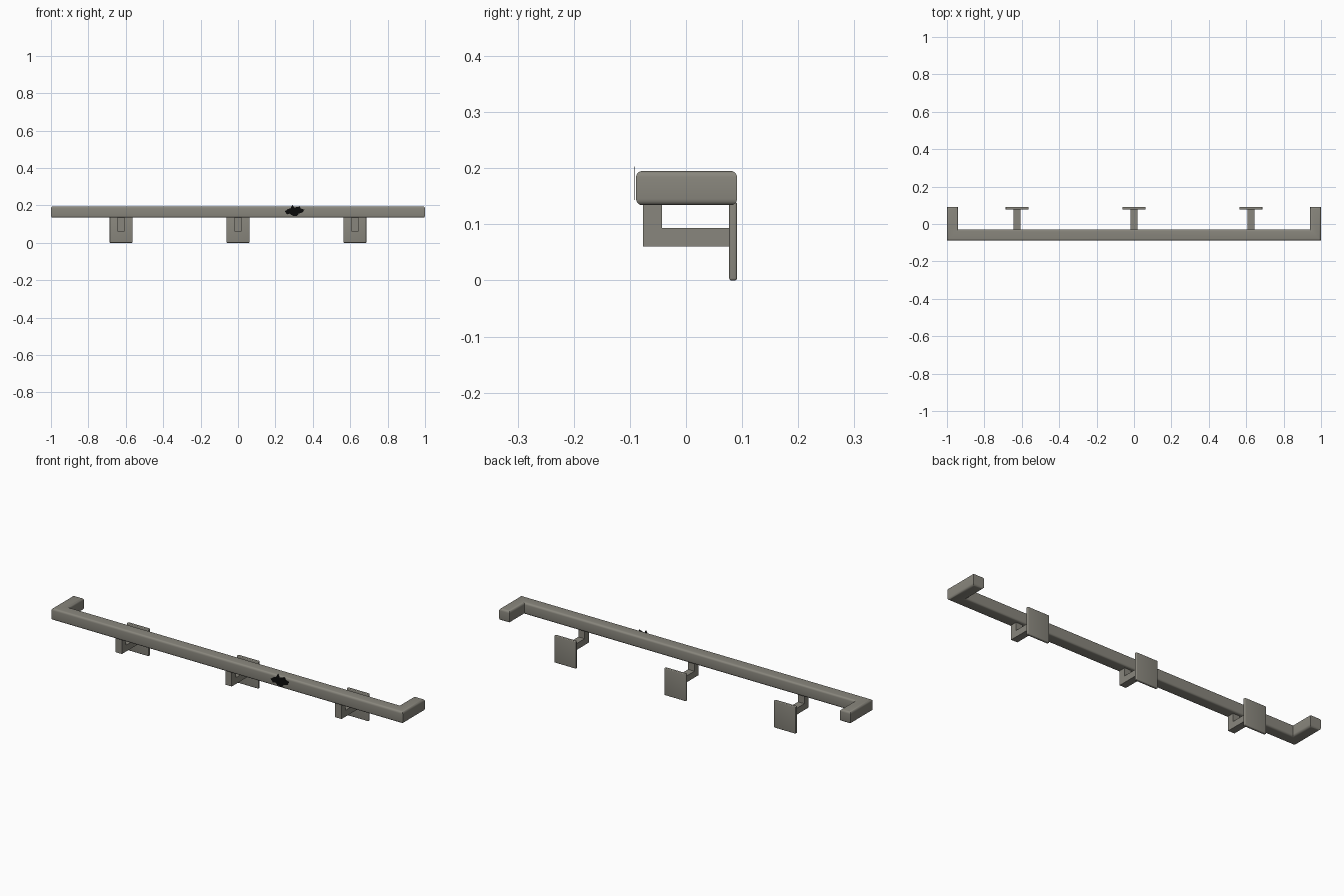
import bpy, bmesh, math

cube = bpy.data.objects.get("Cube")
if cube:
    bpy.data.objects.remove(cube, do_unlink=True)


def make_material(name, colour):
    mat = bpy.data.materials.new(name)
    mat.use_nodes = True
    mat.diffuse_color = colour
    mat.node_tree.nodes["Principled BSDF"].inputs["Base Color"].default_value = colour
    return mat


metal = make_material("warm grey metal", (0.25, 0.24, 0.205, 1))
black = make_material("black", (0.003, 0.003, 0.003, 1))


def prism(name, outline, axis, start, end, mat, bevel=0, edges="all"):
    """Extrude a 2D outline along an axis: x takes (y, z), y takes (x, z), z takes (x, y)."""
    def place(p, h):
        q = list(p)
        q.insert("xyz".index(axis), h)
        return q
    bm = bmesh.new()
    base = bm.faces.new([bm.verts.new(place(p, start)) for p in outline])
    top = bmesh.ops.extrude_face_region(bm, geom=[base])["geom"]
    for v in top:
        if isinstance(v, bmesh.types.BMVert):
            v.co["xyz".index(axis)] = end
    bmesh.ops.recalc_face_normals(bm, faces=bm.faces)
    if bevel:
        chosen = [e for e in bm.edges
                  if edges == "all" or abs(e.verts[0].co.z - e.verts[1].co.z) < 1e-5]
        bmesh.ops.bevel(bm, geom=chosen, offset=bevel, segments=4,
                        profile=0.5, affect="EDGES", clamp_overlap=True)
    mesh = bpy.data.meshes.new(name)
    bm.to_mesh(mesh)
    bm.free()
    mesh.materials.append(mat)
    obj = bpy.data.objects.new(name, mesh)
    bpy.context.collection.objects.link(obj)
    if bevel:
        bpy.ops.object.select_all(action="DESELECT")
        obj.select_set(True)
        bpy.context.view_layer.objects.active = obj
        bpy.ops.object.shade_smooth_by_angle(angle=math.radians(35))
    return obj


# Rail with a return to the wall at each end
FRONT, BACK, WIDTH = -0.089, 0.091, 0.06
half = [(1, BACK), (1, FRONT)]
inner = [(1 - WIDTH, FRONT + WIDTH), (1 - WIDTH, BACK)]
outline = half + [(-x, y) for x, y in reversed(half)] \
    + [(-x, y) for x, y in reversed(inner)] + inner
prism("hand_rail", outline, "z", 0.134, 0.195, metal, 0.011, "flat")

# Wall plates with L-shaped arms
arm = [(-0.077, 0.06), (0.08, 0.06), (0.08, 0.093),
       (-0.043, 0.093), (-0.043, 0.14), (-0.077, 0.14)]
for side, x in (("right", -0.625), ("middle", 0), ("left", 0.625)):
    plate = [(x - 0.062, 0), (x + 0.062, 0), (x + 0.062, 0.14), (x - 0.062, 0.14)]
    prism(side + "_wall_plate", plate, "y", 0.077, BACK, metal, 0.004)
    prism(side + "_bracket_arm", arm, "x", x - 0.018, x + 0.018, metal)

# Thin irregular dark patch on the rail front
patch = [(0.25, 0.168), (0.266, 0.18), (0.28, 0.184), (0.292, 0.203), (0.3, 0.188),
         (0.318, 0.192), (0.33, 0.196), (0.335, 0.183), (0.355, 0.177), (0.345, 0.162),
         (0.325, 0.156), (0.315, 0.143), (0.29, 0.145), (0.278, 0.156), (0.262, 0.152)]
prism("dark_patch", patch, "y", -0.092, -0.0905, black)
